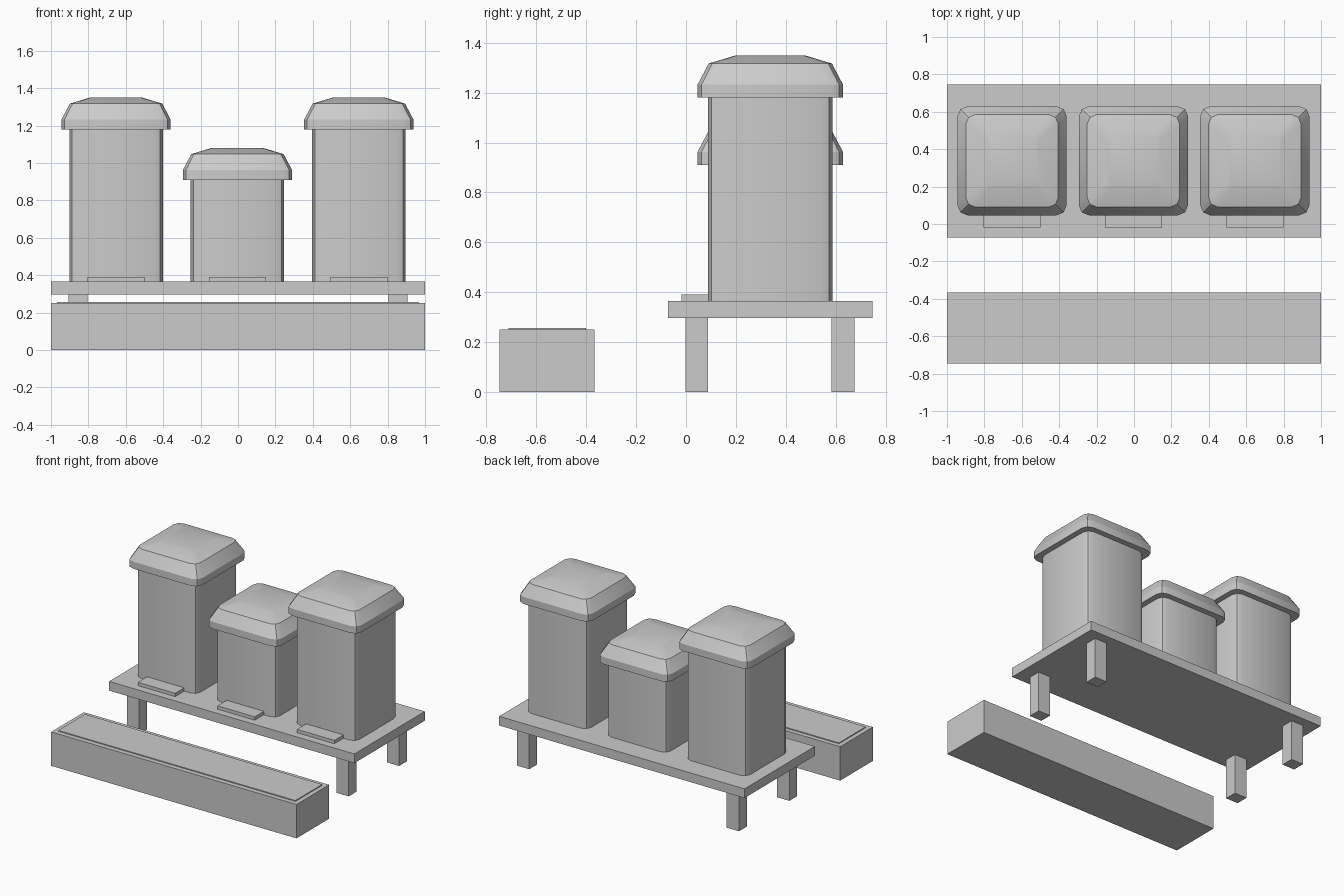
import bpy, bmesh, math

if "Cube" in bpy.data.objects:
    bpy.data.objects.remove(bpy.data.objects["Cube"])

grey = bpy.data.materials.new("light grey")
grey.diffuse_color = (0.6, 0.6, 0.6, 1)
grey.use_nodes = True
grey.node_tree.nodes["Principled BSDF"].inputs["Base Color"].default_value = grey.diffuse_color


def finish(name, bm, smooth=False):
    bmesh.ops.recalc_face_normals(bm, faces=bm.faces)
    me = bpy.data.meshes.new(name)
    bm.to_mesh(me)
    bm.free()
    me.materials.append(grey)
    ob = bpy.data.objects.new(name, me)
    bpy.context.collection.objects.link(ob)
    if smooth:
        bpy.ops.object.select_all(action='DESELECT')
        ob.select_set(True)
        bpy.context.view_layer.objects.active = ob
        bpy.ops.object.shade_smooth_by_angle(angle=math.radians(25))
    return ob


def box(name, x0, x1, y0, y1, z0, z1):
    bm = bmesh.new()
    bmesh.ops.create_cube(bm, size=1)
    for v in bm.verts:
        v.co = ((x0 + x1) / 2 + v.co.x * (x1 - x0),
                (y0 + y1) / 2 + v.co.y * (y1 - y0),
                (z0 + z1) / 2 + v.co.z * (z1 - z0))
    return finish(name, bm)


def rounded_stack(name, cx, cy, rings, segs=2):
    """Loft of rounded squares; each ring is (half width, corner radius, z)."""
    bm = bmesh.new()
    loops = []
    for half, r, z in rings:
        loop = []
        for q in range(4):
            mid = math.pi / 4 + q * math.pi / 2
            ox = math.copysign(half - r, math.cos(mid))
            oy = math.copysign(half - r, math.sin(mid))
            for s in range(segs + 1):
                a = q * math.pi / 2 + s * math.pi / 2 / segs
                loop.append(bm.verts.new((cx + ox + r * math.cos(a),
                                          cy + oy + r * math.sin(a), z)))
        loops.append(loop)
    n = len(loops[0])
    for a, b in zip(loops, loops[1:]):
        for i in range(n):
            j = (i + 1) % n
            bm.faces.new((a[i], a[j], b[j], b[i]))
    bm.faces.new(loops[0][::-1])
    bm.faces.new(loops[-1])
    return finish(name, bm, True)


# low front box with thin top panel
box("front_box", -1, 1, -0.747, -0.367, 0, 0.25)
box("front_box_panel", -0.967, 0.967, -0.712, -0.4, 0.249, 0.257)

# bench and legs
box("bench_top", -1, 1, -0.073, 0.747, 0.297, 0.365)
for side, x in (("left", -0.855), ("right", 0.855)):
    for end, y in (("front", 0.043), ("back", 0.63)):
        box(f"{end}_{side}_leg", x - 0.05, x + 0.05, y - 0.046, y + 0.046, 0, 0.298)

# three bins with pedals and domed lids
CY = 0.338
for name, x, z in (("left", -0.652, 1.18), ("middle", -0.003, 0.91), ("right", 0.646, 1.18)):
    rounded_stack(f"{name}_bin_body", x, CY, [(0.25, 0.05, 0.364), (0.25, 0.05, z + 0.01)])
    rounded_stack(f"{name}_bin_lid", x, CY, [
        (0.292, 0.055, z), (0.292, 0.055, z + 0.052),
        (0.247, 0.05, z + 0.137), (0.138, 0.025, z + 0.17)])
    box(f"{name}_bin_pedal", x - 0.152, x + 0.152, -0.018, 0.1, 0.364, 0.39)
